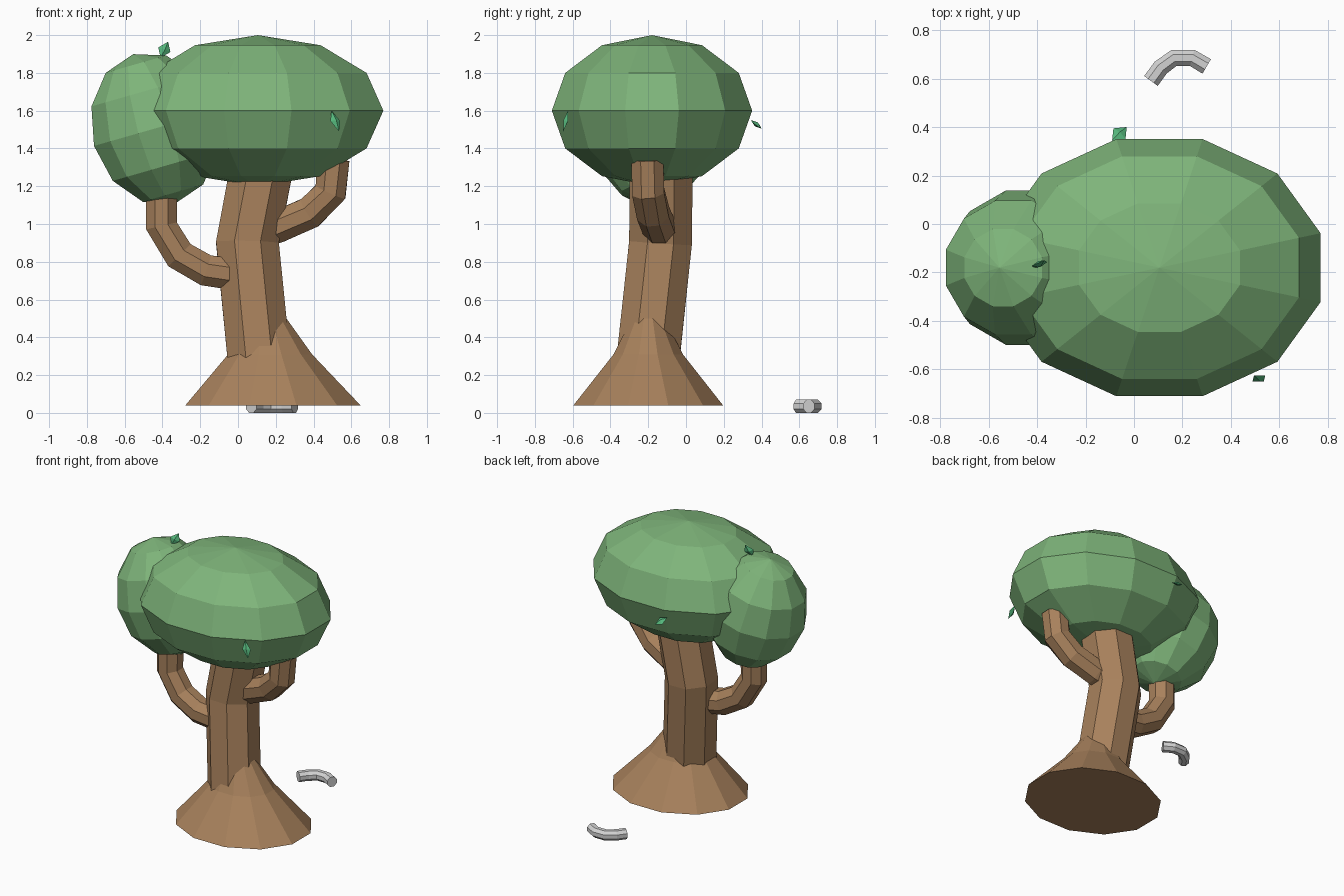
import bpy, bmesh, math
from mathutils import Vector, Matrix

if "Cube" in bpy.data.objects:
    bpy.data.objects.remove(bpy.data.objects["Cube"])


def mat(name, rgb):
    m = bpy.data.materials.new(name)
    m.diffuse_color = (*rgb, 1)
    m.use_nodes = True
    m.node_tree.nodes["Principled BSDF"].inputs["Base Color"].default_value = m.diffuse_color
    return m


BARK = mat("bark brown", (0.39, 0.22, 0.107))
GREEN = mat("foliage green", (0.21, 0.46, 0.195))
LEAF = mat("leaf green", (0.09, 0.47, 0.2))
GREY = mat("light grey", (0.65, 0.65, 0.65))


def finish(bm, name, material):
    bmesh.ops.recalc_face_normals(bm, faces=bm.faces)
    me = bpy.data.meshes.new(name)
    bm.to_mesh(me)
    bm.free()
    me.materials.append(material)
    ob = bpy.data.objects.new(name, me)
    bpy.context.collection.objects.link(ob)
    return ob


def loft(name, rings, material):
    """Skin a list of point rings and cap both ends."""
    bm = bmesh.new()
    vs = [[bm.verts.new(p) for p in ring] for ring in rings]
    n = len(vs[0])
    for a, b in zip(vs, vs[1:]):
        for i in range(n):
            j = (i + 1) % n
            bm.faces.new((a[i], a[j], b[j], b[i]))
    bm.faces.new(vs[0])
    bm.faces.new(vs[-1])
    return finish(bm, name, material)


def tube(name, path, radius, material, ref=(0, 1, 0), sides=8):
    """Sweep a regular polygon along a bent path with mitred corners."""
    pts = [Vector(p) for p in path]
    rings = []
    for i, p in enumerate(pts):
        t = (pts[min(i + 1, len(pts) - 1)] - pts[max(i - 1, 0)]).normalized()
        u = (Vector(ref) - t * t.dot(Vector(ref))).normalized()
        v = t.cross(u)
        angles = [(k + 0.5) * math.tau / sides for k in range(sides)]
        rings.append([p + radius * (u * math.cos(a) + v * math.sin(a)) for a in angles])
    return loft(name, rings, material)


def canopy(name, centre, radii, tilt=0):
    """Low-poly ball, 12 segments by 6 rings."""
    bm = bmesh.new()
    bmesh.ops.create_uvsphere(bm, u_segments=12, v_segments=6, radius=1)
    m = (Matrix.Translation(centre) @ Matrix.Rotation(tilt, 4, 'Y')
         @ Matrix.Diagonal((*radii, 1)) @ Matrix.Rotation(math.radians(15), 4, 'Z'))
    bmesh.ops.transform(bm, matrix=m, verts=bm.verts)
    return finish(bm, name, GREEN)


def leaf(name, tip, tail, side):
    """Small thin diamond with a ridge on each face."""
    tip, tail, side = Vector(tip), Vector(tail), Vector(side)
    mid = (tip + tail) / 2
    up = (tip - tail).cross(side).normalized() * 0.013
    bm = bmesh.new()
    rim = [bm.verts.new(p) for p in (tip, mid + side, tail, mid - side)]
    for apex in (bm.verts.new(mid + up), bm.verts.new(mid - up)):
        for i in range(4):
            bm.faces.new((rim[i], rim[(i + 1) % 4], apex))
    return finish(bm, name, LEAF)


# Flared root base: centre x, y, radius x, y, height
flare = [(0.185, -0.2, 0.48, 0.41, 0.04),
         (0.17, -0.2, 0.23, 0.19, 0.31),
         (0.15, -0.2, 0.11, 0.09, 0.50)]
loft("root_base", [[(cx + rx * math.cos((k + .5) * math.tau / 12),
                     cy + ry * math.sin((k + .5) * math.tau / 12), z) for k in range(12)]
                   for cx, cy, rx, ry, z in flare], BARK)

# Trunk and branches
tube("trunk", [(0.12, -0.21, 0.2), (0.05, -0.135, 0.9), (0.145, -0.13, 1.4)], 0.18, BARK)
tube("left_branch", [(0.0, -0.19, 0.73), (-0.17, -0.2, 0.755), (-0.31, -0.2, 0.835),
                     (-0.405, -0.2, 0.99), (-0.405, -0.2, 1.25)], 0.09, BARK)
tube("right_branch", [(0.1, -0.13, 0.955), (0.21, -0.145, 0.985), (0.38, -0.175, 1.06),
                      (0.49, -0.2, 1.17), (0.505, -0.205, 1.34)], 0.092, BARK)

# Foliage
canopy("main_canopy", (0.105, -0.18, 1.6), (0.688, 0.549, 0.4))
canopy("side_canopy", (-0.442, -0.18, 1.505), (0.345, 0.33, 0.41), math.radians(-16))

# Loose leaves
leaf("front_leaf", (0.535, -0.65, 1.49), (0.495, -0.625, 1.6), (0.026, 0.012, 0.0))
leaf("top_leaf", (-0.37, -0.15, 1.965), (-0.41, -0.18, 1.88), (0.032, 0.008, -0.012))
leaf("back_leaf", (-0.03, 0.4, 1.505), (-0.09, 0.345, 1.55), (0.025, -0.022, 0.01))

# Curved grey piece on the ground behind the tree
tube("ground_piece", [(0.07, 0.59, 0.035), (0.11, 0.645, 0.035), (0.165, 0.685, 0.035),
                      (0.24, 0.685, 0.035), (0.3, 0.65, 0.035)], 0.0375, GREY, ref=(0, 0, 1))
